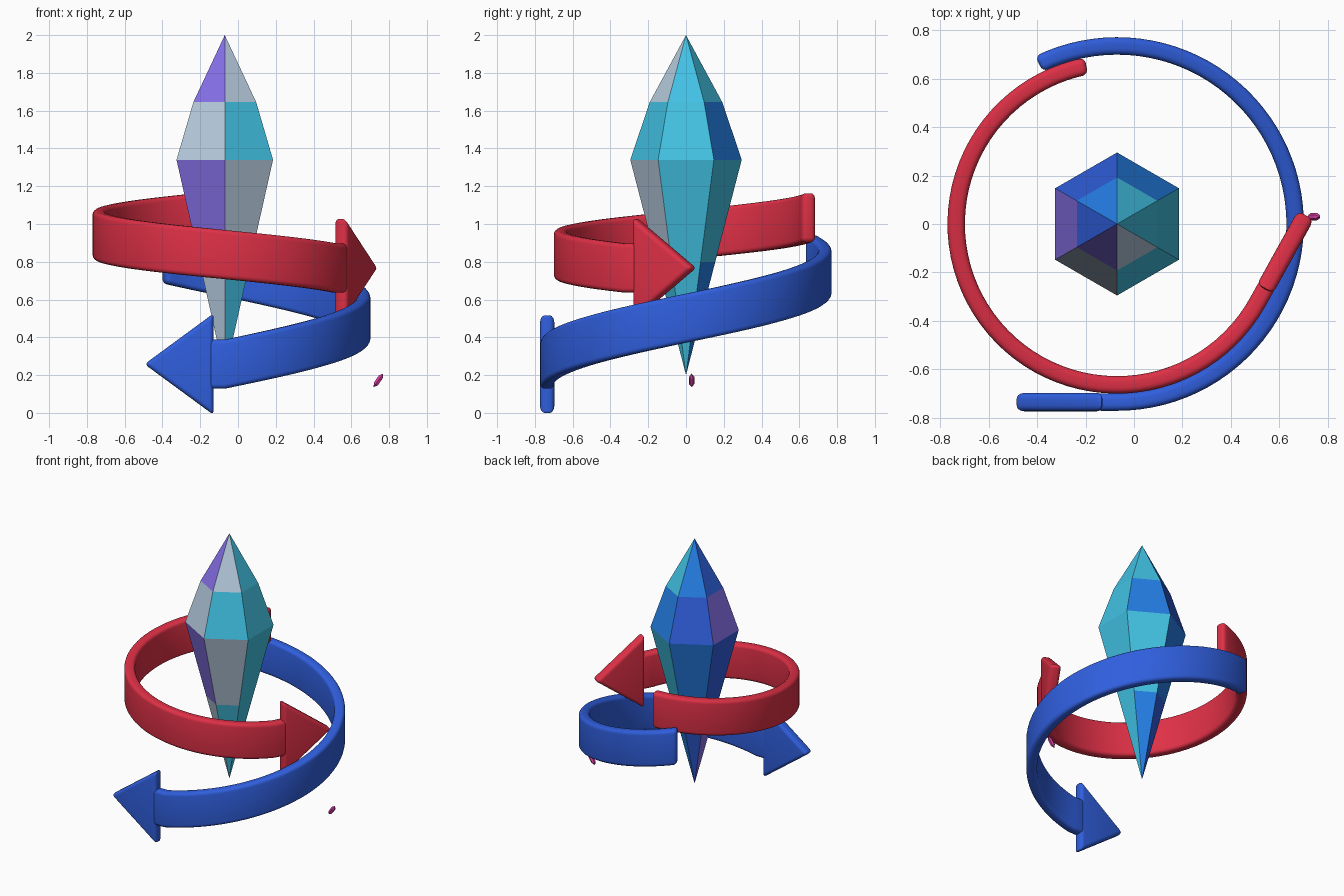
import bpy, bmesh, math
from mathutils import Vector

if "Cube" in bpy.data.objects:
    bpy.data.objects.remove(bpy.data.objects["Cube"])

CX = -0.07          # shared vertical axis of crystal and ribbons


def material(name, r, g, b):
    lin = [(c / 255 / 12.92) if c < 10 else ((c / 255 + 0.055) / 1.055) ** 2.4 for c in (r, g, b)]
    m = bpy.data.materials.new(name)
    m.diffuse_color = (*lin, 1)
    m.use_nodes = True
    m.node_tree.nodes["Principled BSDF"].inputs["Base Color"].default_value = m.diffuse_color
    return m


CYAN = material("cyan", 66, 194, 228)
AZURE = material("azure", 38, 130, 235)
ROYAL = material("royal_blue", 48, 95, 222)
PURPLE = material("purple", 134, 112, 232)
GREY = material("pale_grey", 182, 203, 222)
RED = material("red", 222, 48, 70)
PINK = material("magenta", 215, 62, 165)


def make(name, bm, mats):
    bmesh.ops.recalc_face_normals(bm, faces=bm.faces)
    me = bpy.data.meshes.new(name)
    bm.to_mesh(me)
    bm.free()
    for m in mats:
        me.materials.append(m)
    ob = bpy.data.objects.new(name, me)
    bpy.context.collection.objects.link(ob)
    return ob


def gem(name, profile, mats, rule):
    """Six-sided stone from (radius, z) rings; the first and last are points."""
    bm = bmesh.new()
    rings = []
    for r, z in profile:
        if r == 0:
            rings.append([bm.verts.new((0, 0, z))] * 6)
        else:
            rings.append([bm.verts.new((r * math.cos(math.radians(60 * k - 30)),
                                        r * math.sin(math.radians(60 * k - 30)), z)) for k in range(6)])
    for band, (lo, hi) in enumerate(zip(rings, rings[1:])):
        for k in range(6):
            n = (k + 1) % 6
            corners = list(dict.fromkeys((lo[k], lo[n], hi[n], hi[k])))
            bm.faces.new(corners).material_index = rule(k, band)
    return make(name, bm, mats)


def soften(ob, width):
    b = ob.modifiers.new("rounded_edges", 'BEVEL')
    b.width, b.segments = width, 4
    b.limit_method, b.angle_limit = 'ANGLE', math.radians(40)
    bpy.ops.object.select_all(action='DESELECT')
    ob.select_set(True)
    bpy.context.view_layer.objects.active = ob
    bpy.ops.object.modifier_apply(modifier=b.name)
    bpy.ops.object.shade_smooth_by_angle(angle=math.radians(35))


def ribbon_arrow(name, mat, radius, a0, a1, z0, z1, length):
    """Spiral band that ends in a short straight neck and a flat arrowhead."""
    thick, half_h, neck, steps = 0.072, 0.13, 0.06, 56
    stations = []
    for i in range(steps + 1):
        t = i / steps
        a = math.radians(a0 + (a1 - a0) * t)
        out = Vector((math.cos(a), math.sin(a), 0))
        stations.append((Vector((CX, 0, z0 + (z1 - z0) * t)) + out * radius, out))
    end, out = stations[-1]
    turn = 1 if a1 > a0 else -1
    ahead = Vector((-out.y, out.x, 0)) * turn
    base = end + ahead * neck
    stations.append((base + ahead * 0.03, out))

    # band
    bm = bmesh.new()
    loops = []
    for p, o in stations:
        loops.append([bm.verts.new(p + o * (s * thick / 2) + Vector((0, 0, h * half_h)))
                      for s, h in ((-1, -1), (1, -1), (1, 1), (-1, 1))])
    for A, B in zip(loops, loops[1:]):
        for k in range(4):
            bm.faces.new((A[k], A[(k + 1) % 4], B[(k + 1) % 4], B[k]))
    bm.faces.new(loops[0])
    bm.faces.new(loops[-1])
    soften(make(name + "_band", bm, [mat]), 0.024)

    # arrowhead
    bm = bmesh.new()
    sides = []
    for s in (-1, 1):
        off = out * (s * (thick + 0.004) / 2)
        sides.append([bm.verts.new(base + off + ahead * d + Vector((0, 0, h)))
                      for d, h in ((0, -0.268), (length, 0), (0, 0.268))])
        bm.faces.new(sides[-1])
    for k in range(3):
        n = (k + 1) % 3
        bm.faces.new((sides[0][k], sides[0][n], sides[1][n], sides[1][k]))
    soften(make(name + "_arrowhead", bm, [mat]), 0.024)


# central crystal: colours step around the sides and alternate by band
wheel = [CYAN, AZURE, ROYAL, PURPLE, GREY]


def crystal_colour(side, band):
    if side == 0:
        return 0
    return (side - (band % 2)) % 5 if band % 2 else side % 5


def facet(side, band):
    # bands 0 and 2 are one step further round than bands 1 and 3
    return 0 if side == 0 else (side - (band % 2)) % 5


crystal = gem("crystal", [(0, 0.2), (0.155, 0.8), (0.295, 1.34), (0.192, 1.645), (0, 2.0)], wheel, facet)
crystal.location = (CX, 0, 0)

# two ribbons circling the crystal
ribbon_arrow("red_ribbon", RED, 0.664, 101, 331, 1.035, 0.767, 0.36)
ribbon_arrow("blue_ribbon", ROYAL, 0.735, 116, -90, 0.815, 0.258, 0.365)

# tiny loose shard
shard = gem("shard", [(0, -0.044), (0.015, -0.022), (0.015, 0.022), (0, 0.044)], [PINK], lambda k, b: 0)
shard.location = (0.743, 0.03, 0.172)
shard.rotation_euler = (0, math.radians(35), 0)
